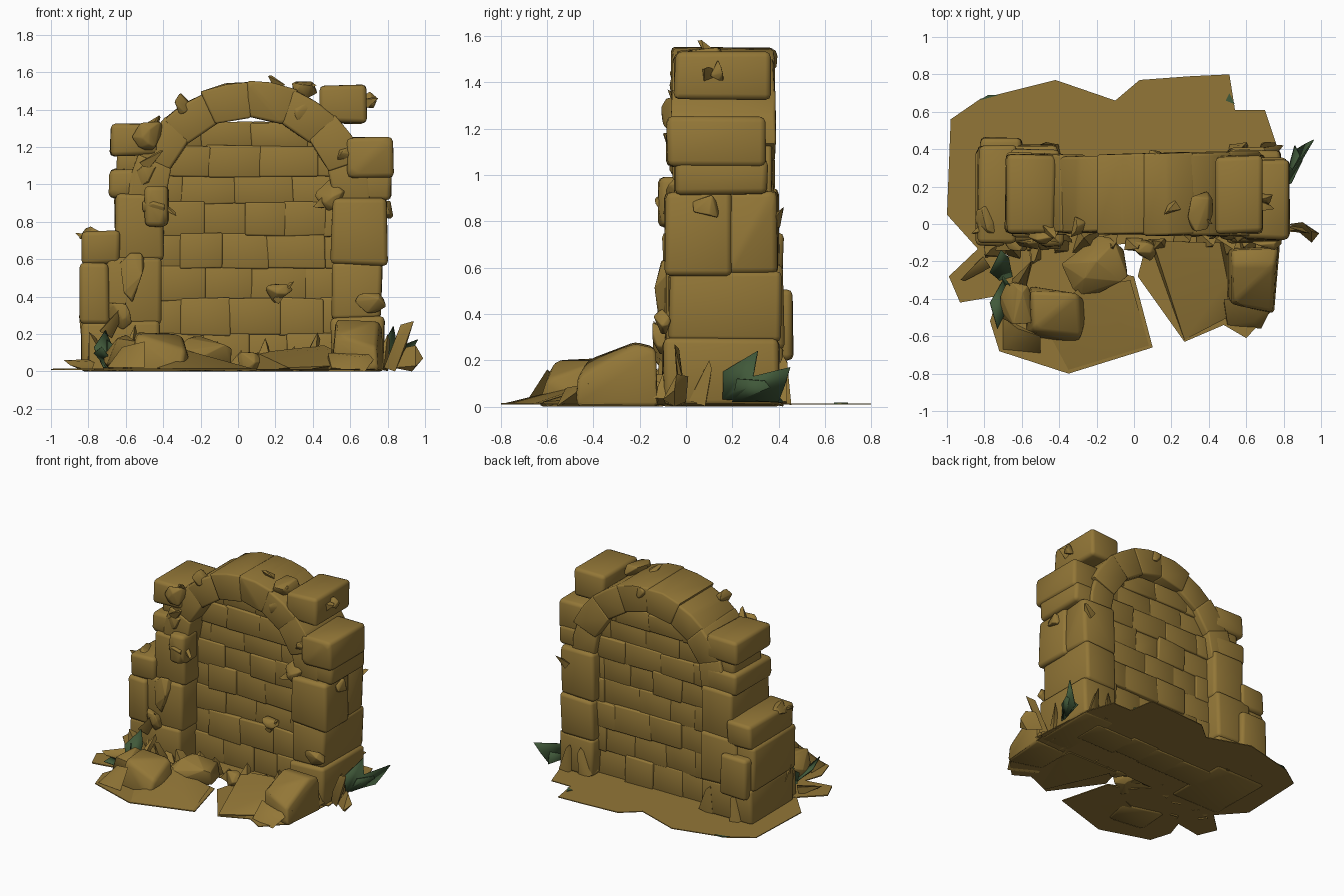
import bpy, bmesh, math, random
from mathutils import Vector

random.seed(7)
cube = bpy.data.objects.get("Cube")
if cube:
    bpy.data.objects.remove(cube, do_unlink=True)


def material(name, colour):
    m = bpy.data.materials.new(name)
    m.use_nodes = True
    m.diffuse_color = colour
    m.node_tree.nodes["Principled BSDF"].inputs["Base Color"].default_value = colour
    return m


STONE = material("ochre stone", (0.29, 0.183, 0.038, 1))
LEAF = material("dark green leaf", (0.052, 0.1, 0.042, 1))


def finish(name, bm, mat, angle=50):
    bmesh.ops.recalc_face_normals(bm, faces=bm.faces)
    me = bpy.data.meshes.new(name)
    bm.to_mesh(me)
    bm.free()
    me.materials.append(mat)
    for p in me.polygons:
        p.use_smooth = True
    me.set_sharp_from_angle(angle=math.radians(angle))
    ob = bpy.data.objects.new(name, me)
    bpy.context.collection.objects.link(ob)
    return ob


def jitter(a):
    return Vector([random.uniform(-a, a) for _ in range(3)])


def hull(name, pts, bevel=0.0):
    """Convex stone through the points, with worn edges."""
    bm = bmesh.new()
    for p in pts:
        q = Vector(p)
        q.z = max(q.z, 0)
        bm.verts.new(q)
    r = bmesh.ops.convex_hull(bm, input=bm.verts)
    junk = {v for v in r["geom_interior"] + r["geom_unused"]
            if isinstance(v, bmesh.types.BMVert)}
    bmesh.ops.delete(bm, geom=list(junk), context='VERTS')
    bmesh.ops.dissolve_limit(bm, angle_limit=0.12, verts=bm.verts, edges=bm.edges)
    if bevel:
        bmesh.ops.bevel(bm, geom=bm.edges[:], offset=bevel, segments=2,
                        profile=0.5, affect='EDGES', clamp_overlap=True)
    return finish(name, bm, STONE)


def block(name, x, y, z, rough=0.008, bevel=0.025):
    pts = [Vector((a, b, c)) + jitter(rough) for a in x for b in y for c in z]
    return hull(name, pts, bevel)


def boulder(name, c, size, bevel=0.02, count=14):
    pts = []
    for _ in range(count):
        d = Vector([random.gauss(0, 1) for _ in range(3)]).normalized()
        pts.append([c[i] + d[i] * size[i] for i in range(3)])
    return hull(name, pts, bevel)


def shard(name, base, tip, width):
    """Pointed splinter from a ragged base to a blunt tip."""
    base, tip = Vector(base), Vector(tip)
    axis = (tip - base).normalized()
    side = axis.orthogonal().normalized()
    other = axis.cross(side)
    pts = [tip, tip - axis * width * 0.4 + side * width * 0.4]
    for k in range(4):
        a = k * math.pi / 2 + random.uniform(-0.4, 0.4)
        r = width * random.uniform(0.5, 1.0)
        pts.append(base + side * r * math.cos(a) + other * r * math.sin(a))
    return hull(name, pts)


def leaf(name, points):
    """Thin folded blade."""
    bm = bmesh.new()
    vs = [bm.verts.new(p) for p in points]
    for i in range(1, len(vs) - 1):
        bm.faces.new((vs[0], vs[i], vs[i + 1]))
    ob = finish(name, bm, LEAF)
    s = ob.modifiers.new("thickness", 'SOLIDIFY')
    s.thickness = 0.006
    s.offset = 0


def plate(name, outline, top, mat=STONE, low=0.008):
    bm = bmesh.new()
    f = bm.faces.new([bm.verts.new((x, y, low)) for x, y in outline])
    r = bmesh.ops.extrude_face_region(bm, geom=[f])
    for v in r["geom"]:
        if isinstance(v, bmesh.types.BMVert):
            v.co.z = top
    bmesh.ops.triangulate(bm, faces=bm.faces)
    finish(name, bm, mat)


# Ground slabs, with a gap between the two front ones
plate("ground_back", [(-1, .05), (-.98, .56), (-.82, .67), (-.42, .77), (-.1, .66), (.03, .77),
      (.3, .79), (.51, .8), (.54, .61), (.7, .61), (.77, .4), (.8, -.06), (-.82, -.15)], 0.014)
plate("ground_front", [(-.77, -.1), (-.66, -.18), (-.77, -.52), (-.72, -.68), (-.35, -.8),
      (.1, -.66), (0, -.28), (-.14, -.25), (-.28, -.1)], 0.015)
plate("ground_corner", [(-.99, -.28), (-.93, -.42), (-.7, -.38), (-.66, -.18), (-.8, -.1)], 0.016)
plate("ground_right", [(.02, -.28), (.27, -.63), (.48, -.54), (.6, -.61), (.75, -.45),
      (.78, -.05), (.08, -.05)], 0.013)
plate("moss_right", [(.49, .66), (.54, .64), (.51, .7)], 0.018, LEAF, 0.01)
plate("moss_left", [(-.83, .66), (-.72, .69), (-.78, .69)], 0.018, LEAF, 0.01)

# Brick infill, following the inside of the arch
CX, CZ = 0.06, 0.9
courses = [0, .2, .385, .56, .73, .9, 1.05, 1.2, 1.325]
for row, (z0, z1) in enumerate(zip(courses, courses[1:])):
    half = math.sqrt(.52 ** 2 - max(z0 - CZ, 0) ** 2)
    left, right = CX - half, CX + half
    cuts = [left]
    x = left + (0.16 if row % 2 else 0.28)
    while x < right - 0.1:
        cuts.append(x)
        x += random.uniform(0.2, 0.31)
    cuts.append(right)
    for a, b in zip(cuts, cuts[1:]):
        out = random.uniform(-0.015, 0.015)
        block("infill_brick", (a - .007, b + .007), (.1 + out, .325 + out),
              (z0 - .007, z1 + .007), 0.006, 0.009)

# Arch stones, overlapping into a nearly unbroken ring
STEPS = 8
for i in range(STEPS):
    a0, a1 = [math.pi * (i + k) / STEPS for k in (-0.06, 1.06)]
    grow = random.uniform(-0.008, 0.015)
    pts = []
    for r in (.46, .645 + grow):
        for a in (a0, (a0 + a1) / 2, a1):
            if r < .5 and a not in (a0, a1):
                continue
            for y in (-.05 - grow, .37 + grow):
                pts.append(Vector((CX + r * math.cos(a), y, CZ + r * math.sin(a))) + jitter(.006))
    hull("arch_stone", pts, 0.015)

# Right pier
for x, y, z in [((.5, .78), (-.1, .4), (0, .29)), ((.5, .77), (-.07, .41), (.28, .58)),
                ((.5, .8), (-.09, .2), (.57, .93)), ((.5, .78), (.17, .4), (.57, .93)),
                ((.56, .82), (-.05, .35), (.92, 1.07)), ((.58, .83), (-.08, .34), (1.04, 1.25)),
                ((.44, .69), (-.05, .36), (1.33, 1.53))]:
    block("right_pier_stone", x, y, z)

# Left pier
for x, y, z in [((-.84, -.42), (-.1, .42), (0, .27)), ((-.85, -.69), (-.12, .4), (.25, .58)),
                ((-.71, -.41), (-.09, .42), (.25, .61)), ((-.83, -.63), (-.1, .42), (.57, .75)),
                ((-.66, -.4), (-.07, .4), (.59, .95)), ((-.69, -.42), (-.05, .38), (.93, 1.08)),
                ((-.65, -.45), (.02, .35), (1.05, 1.18)), ((-.68, -.42), (-.05, .37), (1.15, 1.32))]:
    block("left_pier_stone", x, y, z)
block("left_back_stone", (-.82, -.6), (.3, .46), (.2, .5))
block("left_jamb_stone", (-.5, -.37), (-.12, .05), (.78, .99))

# Loose stones and chips on the masonry
for c, s in [((-.48, -.04, 1.27), (.1, .07, .1)), ((-.31, -.02, 1.43), (.07, .06, .06)),
             ((.35, .08, 1.51), (.08, .14, .06)), ((.7, .14, 1.45), (.045, .05, .05)),
             ((.36, -.03, 1.38), (.09, .05, .08)), ((-.43, -.08, .88), (.09, .06, .07)),
             ((.5, -.03, .95), (.09, .06, .1)), ((.6, -.05, 1.16), (.08, .06, .08)),
             ((.71, -.1, .37), (.09, .05, .06)), ((.22, .08, .42), (.08, .05, .07)),
             ((-.78, .02, .72), (.07, .12, .06)), ((.8, .1, .86), (.035, .08, .06)),
             ((-.55, -.09, .5), (.1, .05, .14)), ((.12, .36, 1.5), (.06, .05, .05)),
             ((-.62, -.08, .33), (.1, .07, .12)), ((-.5, -.02, 1.06), (.1, .06, .08))]:
    boulder("chipped_stone", c, s, 0.006, 12)
for base, tip in [((-.78, 0, .71), (-.87, -.05, .74)), ((-.5, -.05, 1.1), (-.4, -.1, 1.18)),
                  ((.22, .1, 1.52), (.16, .05, 1.58)), ((.68, .1, 1.44), (.75, .08, 1.46)),
                  ((-.42, -.05, .9), (-.33, -.1, .83)), ((.72, .38, .8), (.8, .42, .86)),
                  ((.45, -.04, .9), (.4, -.08, .88)), ((-.46, -.03, 1.3), (-.42, -.08, 1.37)),
                  ((.3, .05, 1.5), (.42, 0, 1.53)), ((.2, .08, .38), (.3, .05, .48))]:
    shard("stone_chip", base, tip, 0.045)

# Fallen rocks in front
hull("right_fallen_rock", [(.5, -.13, 0), (.52, -.14, .26), (.77, -.13, .25), (.78, -.12, 0),
     (.53, -.22, .28), (.75, -.22, .27), (.52, -.43, .2), (.74, -.47, .13), (.5, -.4, 0),
     (.75, -.48, 0)], 0.025)
hull("left_fallen_rock", [(-.58, -.6, 0), (-.55, -.36, .21), (-.54, -.57, .2), (-.3, -.37, .2),
     (-.28, -.6, .12), (-.24, -.42, 0), (-.3, -.64, 0), (-.56, -.33, 0)], 0.02)
boulder("round_fallen_rock", (-.2, -.23, .08), (.19, .17, .11), 0.02, 20)
boulder("side_fallen_rock", (-.61, -.44, .08), (.11, .17, .13), 0.015, 18)
boulder("small_fallen_rock", (.04, -.13, .05), (.1, .08, .06), 0.015)
hull("leaning_slab", [(.1, -.09, .1), (.46, -.1, .14), (.08, -.1, 0), (.5, -.1, 0),
     (.27, -.62, .02), (.3, -.6, 0), (.5, -.5, .03), (.5, -.3, .12)])
hull("flat_slab", [(.48, -.4, .1), (.5, -.54, .02), (.68, -.56, 0), (.64, -.52, .08),
     (.75, -.42, .1), (.48, -.45, 0)])
hull("front_slab", [(-.5, -.5, .02), (-.35, -.78, .015), (.08, -.65, .015), (-.02, -.3, .03),
     (-.3, -.35, .12), (-.3, -.4, 0)])
hull("front_wedge", [(-.7, -.5, .02), (-.7, -.67, .02), (-.5, -.69, .02), (-.5, -.6, .16),
     (-.62, -.56, .13)])

# Rubble along the foot of the wall
for i in range(13):
    x = -.76 + 1.5 * i / 12
    y = random.uniform(-.13, -.07)
    shard("front_rubble", (x, y, .02),
          (x + random.uniform(-.07, .07), y + random.uniform(-.05, .03),
           random.uniform(.1, .24)), 0.095)
for x in (-.72, -.45, .55, .7):
    shard("back_rubble", (x, .39, .02), (x + random.uniform(-.06, .06), .42, .22), 0.08)
for base, tip in [((.76, .05, .02), (.8, .1, .2)), ((-.62, -.35, .02), (-.55, -.2, .25)),
                  ((-.8, -.2, .02), (-.93, -.3, .06)), ((-.7, -.1, .2), (-.6, -.14, .37)),
                  ((-.8, 0, .1), (-.85, -.05, .3)), ((-.52, -.14, .02), (-.55, -.22, .2))]:
    shard("side_rubble", base, tip, 0.07)
hull("tall_side_shard", [(.78, 0, .02), (.84, -.02, 0), (.82, -.04, .12), (.87, -.03, .25),
     (.94, -.05, .27), (.9, -.02, .14)])
hull("low_side_shard", [(.83, 0, .02), (.9, .01, .13), (.95, -.04, .14), (.99, -.05, .07),
     (.95, -.1, .03), (.93, -.05, 0)])

# Leaves
leaf("right_leaf", [(.79, .16, .03), (.87, .4, .02), (.92, .43, .1), (.96, .45, .17),
                    (.85, .29, .13), (.83, .31, .24), (.78, .16, .15)])
leaf("right_leaf_low", [(.8, .2, .02), (.86, .42, .02), (.9, .34, .11), (.84, .22, .12)])
leaf("left_leaf_tall", [(-.72, -.3, .02), (-.65, -.28, .02), (-.67, -.18, .13), (-.71, -.14, .22),
                        (-.77, -.26, .13)])
leaf("left_leaf_low", [(-.7, -.3, .02), (-.66, -.42, .04), (-.73, -.56, .13), (-.77, -.42, .1)])
leaf("left_leaf_side", [(-.7, -.3, .02), (-.66, -.4, .02), (-.64, -.36, .12), (-.7, -.28, .17)])
